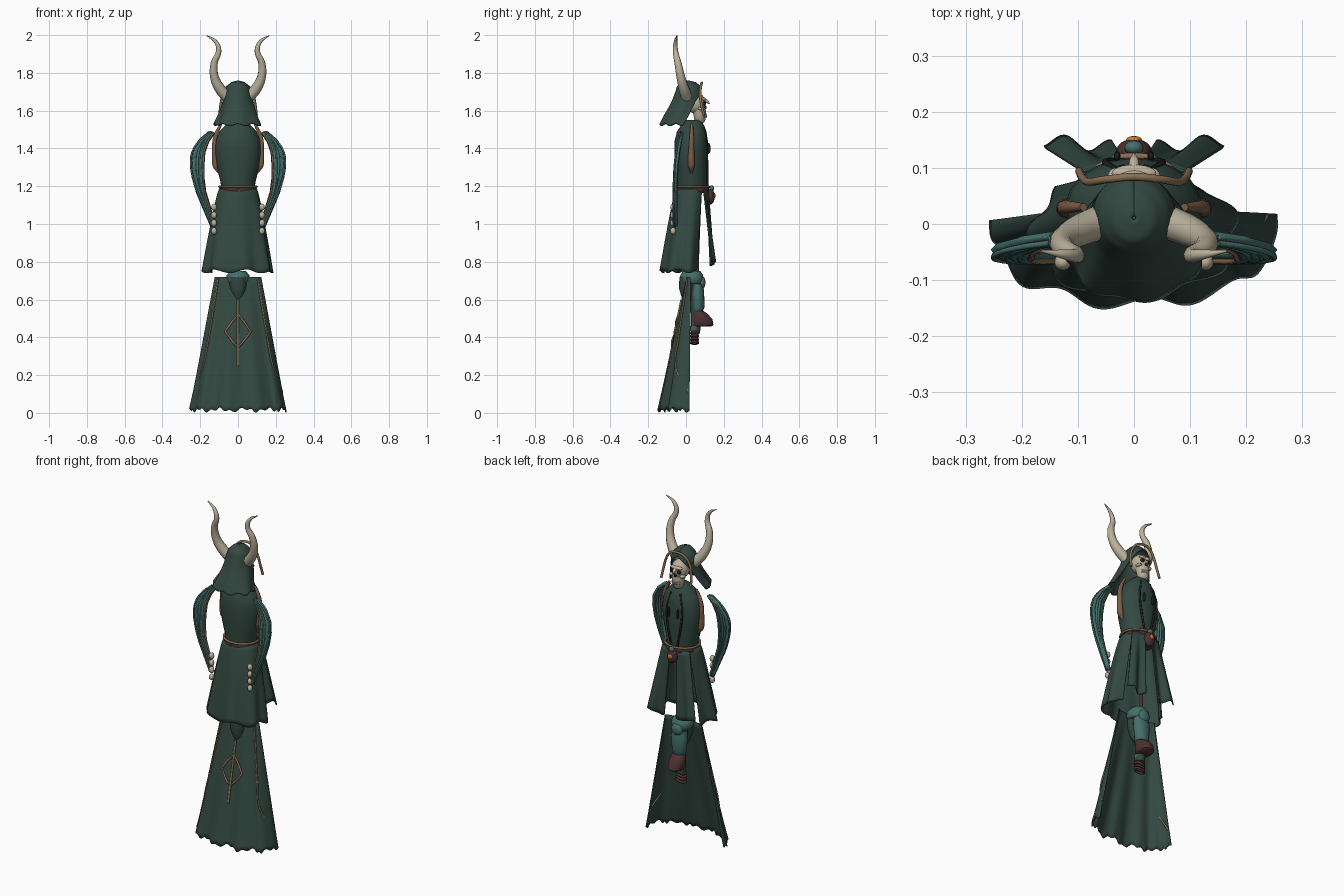
import bpy, bmesh
from math import sin, cos, pi, radians, asin
from mathutils import Vector

if "Cube" in bpy.data.objects:
    bpy.data.objects.remove(bpy.data.objects["Cube"])

def mat(name, c):
    m = bpy.data.materials.new(name)
    m.diffuse_color = (*c, 1)
    m.use_nodes = True
    m.node_tree.nodes["Principled BSDF"].inputs["Base Color"].default_value = m.diffuse_color
    return m

GREEN = mat("green_cloth", (0.033, 0.065, 0.053))
TEAL = mat("teal", (0.06, 0.16, 0.145))
BONE = mat("bone", (0.5, 0.44, 0.33))
BROWN = mat("brown_leather", (0.2, 0.11, 0.06))
RED = mat("dark_red", (0.075, 0.03, 0.03))
BRONZE = mat("bronze", (0.25, 0.16, 0.085))
DARK = mat("dark", (0.012, 0.015, 0.014))
ORANGE = mat("orange_gem", (0.6, 0.2, 0.04))

def finish(o, m, angle=50):
    o.data.materials.append(m)
    bpy.ops.object.select_all(action='DESELECT')
    o.select_set(True)
    bpy.context.view_layer.objects.active = o
    if o.type == 'CURVE':
        bpy.ops.object.convert(target='MESH')
    bpy.ops.object.shade_smooth_by_angle(angle=radians(angle))
    return o

def from_bmesh(name, bm, m):
    bmesh.ops.recalc_face_normals(bm, faces=bm.faces)
    me = bpy.data.meshes.new(name)
    bm.to_mesh(me)
    o = bpy.data.objects.new(name, me)
    bpy.context.collection.objects.link(o)
    return finish(o, m)

def sheet(name, f, nu, nv, m, thick=0.006):
    """Cloth surface f(u, v), u in -1..1, v in 0..1 downwards."""
    bm = bmesh.new()
    g = [[bm.verts.new(f(-1 + 2 * i / nu, j / nv)) for i in range(nu + 1)] for j in range(nv + 1)]
    for j in range(nv):
        for i in range(nu):
            bm.faces.new((g[j][i], g[j][i + 1], g[j + 1][i + 1], g[j + 1][i]))
    o = from_bmesh(name, bm, m)
    s = o.modifiers.new("thickness", 'SOLIDIFY')
    s.thickness = thick
    s.offset = 0
    return o

def loft(name, rings, m, n=32):
    """Capped elliptical rings (x, y, z, rx, ry)."""
    bm = bmesh.new()
    g = [[bm.verts.new((x + rx * cos(2 * pi * i / n), y + ry * sin(2 * pi * i / n), z)) for i in range(n)]
         for x, y, z, rx, ry in rings]
    for a, b in zip(g, g[1:]):
        for i in range(n):
            bm.faces.new((a[i], a[(i + 1) % n], b[(i + 1) % n], b[i]))
    bm.faces.new(g[0])
    bm.faces.new(g[-1])
    return from_bmesh(name, bm, m)

def tube(name, pts, radii, m, cyclic=False, smooth=True):
    c = bpy.data.curves.new(name, 'CURVE')
    c.dimensions = '3D'
    c.bevel_depth = 1
    c.bevel_resolution = 3
    c.use_fill_caps = True
    sp = c.splines.new('BEZIER')
    sp.bezier_points.add(len(pts) - 1)
    sp.use_cyclic_u = cyclic
    sp.resolution_u = 8
    for i, (b, p) in enumerate(zip(sp.bezier_points, pts)):
        b.co = p
        b.radius = radii[i] if isinstance(radii, (list, tuple)) else radii
        b.handle_left_type = b.handle_right_type = 'AUTO' if smooth else 'VECTOR'
    o = bpy.data.objects.new(name, c)
    bpy.context.collection.objects.link(o)
    return finish(o, m)

def ball(name, loc, scale, m, seg=24):
    bm = bmesh.new()
    bmesh.ops.create_uvsphere(bm, u_segments=seg, v_segments=seg // 2, radius=1)
    bmesh.ops.scale(bm, vec=scale, verts=bm.verts)
    bmesh.ops.translate(bm, vec=loc, verts=bm.verts)
    return from_bmesh(name, bm, m)

def lerp(rows, v):
    t = v * (len(rows) - 1)
    i = min(int(t), len(rows) - 2)
    return [a + (b - a) * (t - i) for a, b in zip(rows[i], rows[i + 1])]

# long cape behind the leg, with folds and a ragged hem
def cape(u, v):
    a = u * pi / 2
    rx = 0.12 + 0.132 * v
    fold = 0.011 * v * sin(15 * u + 0.6)
    hem = 0.014 * (1 + sin(31 * u) * cos(13 * u)) * v ** 8
    y = 0.025 - 0.008 * v - (0.02 + 0.138 * v) * max(cos(a), 0) ** 0.7 + fold
    return Vector((rx * sin(a) + 0.3 * fold, y, 0.72 - 0.718 * v + hem))

def on_cape(x, z):
    v = (0.72 - z) / 0.718
    p = cape(asin(max(-1, min(1, x / (0.12 + 0.132 * v)))) * 2 / pi, v)
    return (x, p.y - 0.006, z)

sheet("cape", cape, 90, 24, GREEN)
diamond = [(0, .52), (.03, .485), (.068, .43), (.03, .38), (0, .345), (-.03, .38), (-.068, .43), (-.03, .485)]
tube("cape_emblem_diamond", [on_cape(*p) for p in diamond], 0.006, BRONZE, True, False)
tube("cape_emblem_stem", [on_cape(0, z) for z in (.6, .52, .43, .34, .25)], 0.006, BRONZE)
for s in (1, -1):
    tube("cape_trim", [on_cape(s * x, z) for x, z in ((.105, .71), (.13, .55), (.155, .4), (.185, .25), (.235, .11))],
         0.005, BRONZE)

# coat skirt, open at the front
def skirt(u, v):
    a = u * radians(132)
    w = v ** 0.8
    fold = 1 + 0.07 * v * sin(17 * u + 0.5)
    return Vector(((0.098 + 0.08 * w) * sin(a) * fold,
                   0.03 - 0.045 * w - (0.08 + 0.035 * w) * cos(a) * fold,
                   1.185 - 0.435 * v + 0.01 * v ** 6 * sin(14 * u)))

sheet("coat_skirt", skirt, 80, 18, GREEN)

# wavy front coat panels
for s in (1, -1):
    def panel(u, v, s=s):
        k = (u + 1) / 2
        x = 0.02 + 0.02 * v + k * (0.07 + 0.05 * v)
        y = 0.118 + 0.018 * v - 0.025 * k * (1 - v) + v * (0.012 * cos(k * 9) + 0.012 * k)
        return Vector((s * x, y, 1.18 - 0.39 * v - 0.012 * v * sin(k * 6)))
    sheet("front_coat_panel", panel, 20, 14, GREEN)

# torso and belt
loft("torso", [(0, .03, 1.17, .088, .08), (0, .03, 1.22, .092, .082), (0, .028, 1.3, .112, .086),
               (0, .028, 1.38, .122, .09), (0, .028, 1.44, .118, .088), (0, .03, 1.49, .098, .078),
               (0, .035, 1.52, .07, .062), (0, .04, 1.55, .04, .04)], GREEN)
loft("belt", [(0, .033, 1.165, .096, .084), (0, .033, 1.17, .101, .09), (0, .033, 1.188, .1, .09),
              (0, .033, 1.193, .094, .084)], RED)
tube("belt_trim", [(.099 * cos(k * pi / 6), .033 + .088 * sin(k * pi / 6), 1.197) for k in range(12)],
     0.006, BRONZE, True)
ball("belt_pouch", (0, .128, 1.145), (.032, .024, .042), RED)
ball("teal_gem", (0, .136, 1.188), (.017, .013, .017), TEAL, 12)
ball("orange_gem", (0, .15, 1.15), (.014, .007, .014), ORANGE, 12)

for s in (1, -1):
    # lapels and chest ornaments
    tube("lapel", [(s * .03, .095, 1.51), (s * .05, .108, 1.42), (s * .045, .112, 1.33), (s * .02, .112, 1.2)],
         0.006, DARK)
    ball("chest_clasp", (s * .03, .12, 1.4), (.006, .01, .03), DARK, 12)
    # brown shoulder leathers
    tube("shoulder_leather", [(s * .09, .03, 1.53), (s * .12, .03, 1.46), (s * .122, .028, 1.38),
                              (s * .118, .028, 1.31), (s * .1, .028, 1.27)], [.007, .012, .016, .018, .006], BROWN)

    # hanging crescent sleeves with ribs; rows are inner x, outer x, y, z
    rows = [(.128, .15, -.022, 1.485), (.158, .205, -.03, 1.44), (.178, .242, -.04, 1.38), (.182, .25, -.048, 1.32),
            (.184, .24, -.052, 1.25), (.175, .216, -.055, 1.17), (.152, .182, -.055, 1.09), (.124, .138, -.055, 0.99)]
    def sleeve(u, v, s=s):
        a, b, y, z = lerp(rows, v)
        return Vector((s * (a + (b - a) * (u + 1) / 2), y - 0.006 * abs(cos(u * 6)), z))
    sheet("crescent_sleeve", sleeve, 16, 28, TEAL, 0.02)
    for k in (0, .33, .66, 1):
        tube("sleeve_rib", [(s * (a + (b - a) * k), y - 0.012, z) for a, b, y, z in rows], 0.005,
             TEAL if k else BRONZE)
    # bone beads
    for k in range(4):
        ball("bead", (s * .127, -.068, .963 + k * .042), (.015, .015, .019), BONE, 12)

    # horns
    tube("horn", [(s * .055, .005, 1.67), (s * .098, -.012, 1.72), (s * .125, -.028, 1.78), (s * .126, -.042, 1.85),
                  (s * .102, -.056, 1.92), (s * .118, -.055, 1.965), (s * .166, -.048, 1.998)],
         [.031, .028, .023, .019, .014, .01, .002], BONE)

# hood: rows are half width, back y, front y, z, half opening angle
hood_rows = [(.003, .008, .014, 1.757, 180), (.035, -.028, .052, 1.748, 180), (.058, -.046, .076, 1.725, 180),
             (.07, -.055, .086, 1.695, 150), (.076, -.072, .085, 1.65, 122), (.088, -.092, .08, 1.61, 115),
             (.102, -.114, .07, 1.57, 110), (.122, -.135, .05, 1.525, 105)]
def hood(u, v):
    rx, yb, yf, z, ang = lerp(hood_rows, v)
    a = u * radians(ang)
    f = 1 + 0.05 * v * v * sin(13 * u)
    return Vector((rx * sin(a) * f, (yb + yf) / 2 - (yf - yb) / 2 * cos(a) * f, z + 0.006 * v ** 5 * cos(16 * u)))
sheet("hood", hood, 56, 28, GREEN)
half = [(.098, .094, 1.575), (.09, .08, 1.64), (.078, .075, 1.69), (.045, .08, 1.735)]
tube("hood_trim", half + [(0, .084, 1.747)] + [(-x, y, z) for x, y, z in half[::-1]], 0.007, BRONZE)

# skull face
ball("skull", (0, .052, 1.64), (.05, .052, .056), BONE)
loft("skull_jaw", [(0, .072, 1.535, .02, .02), (0, .073, 1.545, .029, .028), (0, .073, 1.58, .035, .034),
                   (0, .066, 1.61, .04, .038)], BONE)
ball("skull_brow", (0, .09, 1.66), (.04, .016, .011), BONE)
tube("nose_spike", [(0, .09, 1.66), (0, .112, 1.648), (0, .124, 1.635)], [.011, .009, .003], BONE)
ball("nose_hole", (0, .103, 1.618), (.008, .006, .01), DARK, 12)
for s in (1, -1):
    ball("eye_socket", (s * .02, .096, 1.64), (.013, .01, .013), DARK, 12)
    ball("cheekbone", (s * .034, .08, 1.612), (.014, .02, .01), BONE, 12)
for k in range(-3, 4):
    ball("tooth", (k * .008, .107 - .0012 * k * k, 1.573), (.0035, .004, .011), BONE, 8)

# single armoured leg
ball("neck_of_leg_cloth", (0, .01, .7), (.05, .045, .04), GREEN)
loft("hanging_cloth", [(0, .012, .565, .008, .01), (0, .008, .6, .025, .028), (0, .005, .66, .045, .042),
                       (0, .01, .72, .05, .045)], GREEN)
loft("leg", [(0, .05, .42, .026, .024), (0, .055, .55, .034, .03), (0, .05, .7, .042, .036), (0, .05, .74, .03, .03)],
     GREEN)
loft("thigh_armour", [(0, .033, .685, .05, .05), (0, .03, .7, .062, .062), (0, .03, .73, .06, .06),
                      (0, .03, .752, .04, .045)], TEAL)
loft("shin_armour", [(0, .062, .54, .034, .028), (0, .064, .56, .042, .034), (0, .062, .64, .05, .034),
                     (0, .06, .68, .044, .03)], TEAL)
ball("knee_plate", (0, .085, .69), (.035, .018, .035), TEAL)
loft("thigh_rod", [(0, .06, .73, .01, .01), (0, .06, .86, .01, .01)], RED, 12)

# boot, ankle and coils
loft("boot", [(0, .085, .458, .038, .05), (0, .088, .465, .045, .057), (0, .085, .495, .046, .055),
              (0, .072, .525, .042, .042), (0, .062, .54, .034, .03)], RED)
loft("ankle", [(0, .045, .415, .022, .02), (0, .047, .46, .032, .028)], TEAL)
for k in range(4):
    tube("ankle_coil", [((.028 - .003 * (k % 2)) * cos(j * pi / 4), .045 + .018 * sin(j * pi / 4),
                         .372 + k * .017 + .005 * cos(j * pi / 4)) for j in range(8)], 0.007, RED, True)
